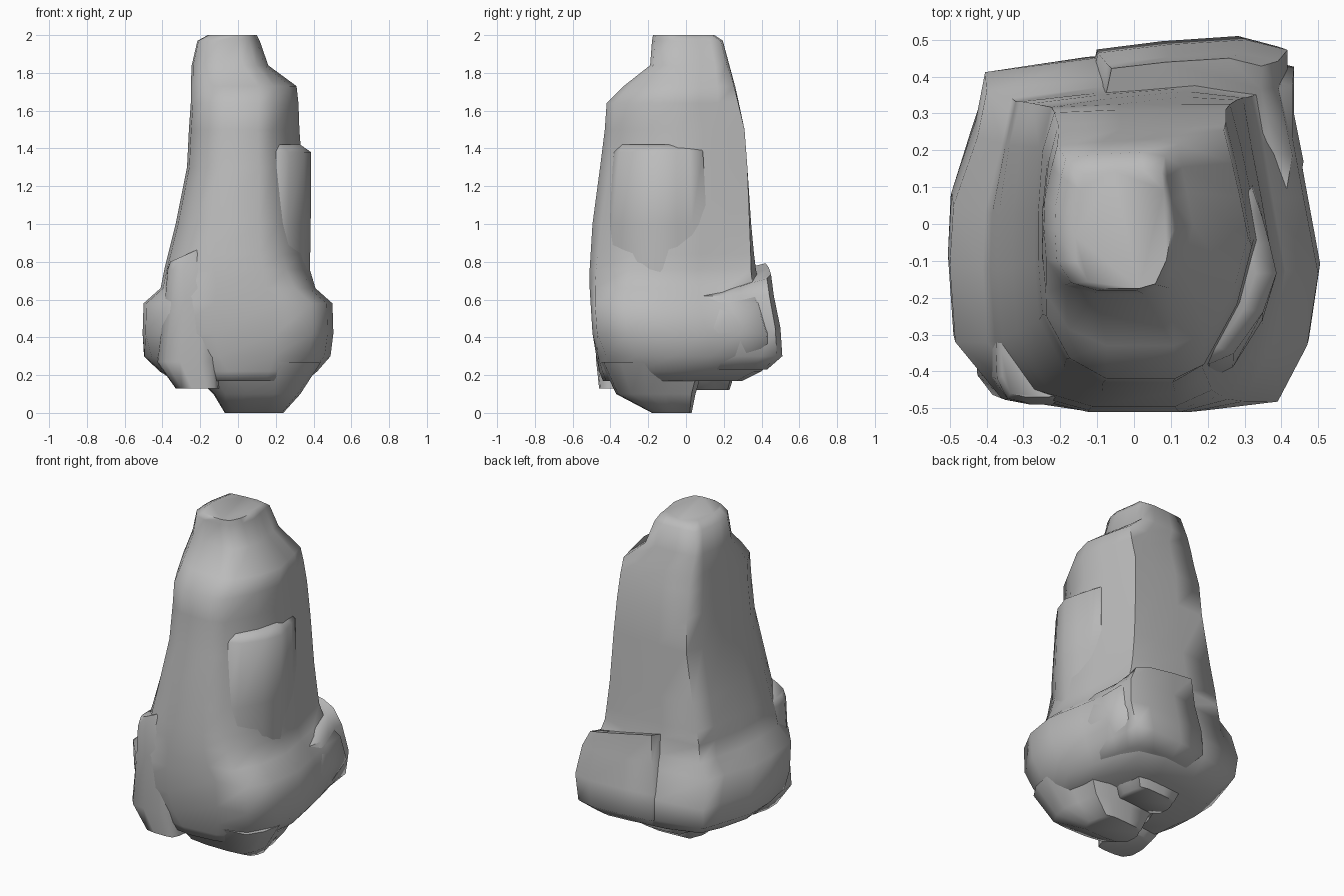
import bpy
import bmesh
from math import cos, sin, pi, radians

cube = bpy.data.objects.get("Cube")
if cube:
    bpy.data.objects.remove(cube, do_unlink=True)

stone = bpy.data.materials.new("stone_grey")
stone.use_nodes = True
stone_colour = (0.5, 0.5, 0.5, 1.0)
stone.diffuse_color = stone_colour
stone.node_tree.nodes["Principled BSDF"].inputs["Base Color"].default_value = stone_colour

# Unit cross-sections, anticlockwise from the left side: round, squarish and wedge-sided
square_outline = [(1, -.2), (.92, .25), (.86, .6), (.86, .9), (.5, 1), (-.2, .95), (-.8, .87),
                  (-.85, .6), (-.98, .2), (-1, -.15), (-.97, -.6), (-.72, -.93), (-.25, -1),
                  (.4, -1), (.78, -.95), (.94, -.62)]
wedge_outline = [(1, .05), (.92, .4), (.84, .7), (.74, 1), (.3, 1), (-.25, 1), (-.85, .98),
                 (-.96, .7), (-1, .25), (-1, -.1), (-.96, -.5), (-.74, -.83), (-.4, -1),
                 (.25, -1), (.52, -.88), (.85, -.4)]
count = len(square_outline)
round_outline = [(cos(2 * pi * i / count), sin(2 * pi * i / count)) for i in range(count)]


def blended_outline(weight):
    """Square at zero, round towards minus one, wedge towards plus one."""
    target = wedge_outline if weight > 0 else round_outline
    t = abs(weight)
    return [(a[0] + (b[0] - a[0]) * t, a[1] + (b[1] - a[1]) * t)
            for a, b in zip(square_outline, target)]


def loft_rock(name, rings, side_tilt=0.0, back_tilt=0.0):
    """Skin rings of (height, right, left, front, back, shape weight); tilts slope the last ring."""
    bm = bmesh.new()
    loops = []
    for height, right, left, front, back, weight in rings:
        loop = []
        for u, v in blended_outline(weight):
            x = (right + left) / 2 + u * (left - right) / 2
            y = (front + back) / 2 + v * (back - front) / 2
            loop.append(bm.verts.new((x, y, height)))
        loops.append(loop)
    for vert, (u, v) in zip(loops[-1], blended_outline(rings[-1][-1])):
        vert.co.z += side_tilt * u + back_tilt * v
    for lower, upper in zip(loops, loops[1:]):
        for i in range(count):
            j = (i + 1) % count
            bm.faces.new((lower[i], lower[j], upper[j], upper[i]))
    bm.faces.new(loops[0][::-1])
    bm.faces.new(loops[-1])
    bmesh.ops.recalc_face_normals(bm, faces=bm.faces[:])
    mesh = bpy.data.meshes.new(name)
    bm.to_mesh(mesh)
    bm.free()
    mesh.materials.append(stone)
    rock = bpy.data.objects.new(name, mesh)
    bpy.context.collection.objects.link(rock)
    bpy.ops.object.select_all(action='DESELECT')
    rock.select_set(True)
    bpy.context.view_layer.objects.active = rock
    bpy.ops.object.shade_smooth_by_angle(angle=radians(70))


# Main pillar, from the bulging base up to the sloping shelf and narrow cap
loft_rock("rock_pillar", [
    (.17, -.34, .36, -.44, .3, -.6),
    (.22, -.42, .42, -.46, .4, -.5),
    (.3, -.505, .49, -.475, .48, -.25),
    (.42, -.505, .505, -.495, .475, 0),
    (.58, -.5, .5, -.505, .42, 0),
    (.66, -.41, .41, -.51, .39, .2),
    (.76, -.39, .38, -.51, .37, .4),
    (.84, -.37, .375, -.505, .36, .6),
    (1, -.33, .36, -.495, .345, .8),
    (1.3, -.27, .34, -.455, .325, 1),
    (1.5, -.26, .325, -.43, .31, 1),
    (1.64, -.25, .32, -.42, .28, .9),
    (1.73, -.25, .31, -.33, .26, .8),
    (1.84, -.245, .16, -.19, .23, .4),
    (1.97, -.215, .115, -.18, .195, .4),
    (2, -.16, .1, -.175, .15, .4),
])

# Boulder bulging from the back left of the base
loft_rock("back_boulder", [
    (.23, -.1, .38, 0, .43, -.3),
    (.3, -.16, .43, -.05, .51, 0),
    (.45, -.16, .46, -.05, .5, 0),
    (.62, -.13, .43, 0, .465, 0),
    (.7, -.11, .38, .02, .45, 0),
], side_tilt=-.05, back_tilt=.06)

# Upright block at the front right corner
loft_rock("corner_block", [
    (.13, -.33, -.1, -.46, -.2, 0),
    (.27, -.43, -.1, -.475, -.15, 0),
    (.6, -.39, -.1, -.49, -.12, 0),
    (.76, -.375, -.15, -.485, -.16, 0),
    (.84, -.36, -.18, -.47, -.18, 0),
], side_tilt=.04)

# Slab bulging out of the left side
loft_rock("side_slab", [
    (.7, -.1, .38, -.42, .12, 1),
    (1, -.1, .385, -.42, .11, 1),
    (1.38, -.1, .387, -.38, .09, 1),
    (1.42, -.1, .33, -.36, .07, 1),
])

# Pointed foot under the front half
loft_rock("front_foot", [
    (0, -.07, .24, -.18, .03, 0),
    (.1, -.13, .33, -.37, .05, 0),
    (.27, -.3, .44, -.45, .1, 0),
])

# Shorter lump under the back half
loft_rock("back_foot", [
    (.12, -.14, .16, .02, .23, 0),
    (.28, -.22, .24, -.05, .28, 0),
])
